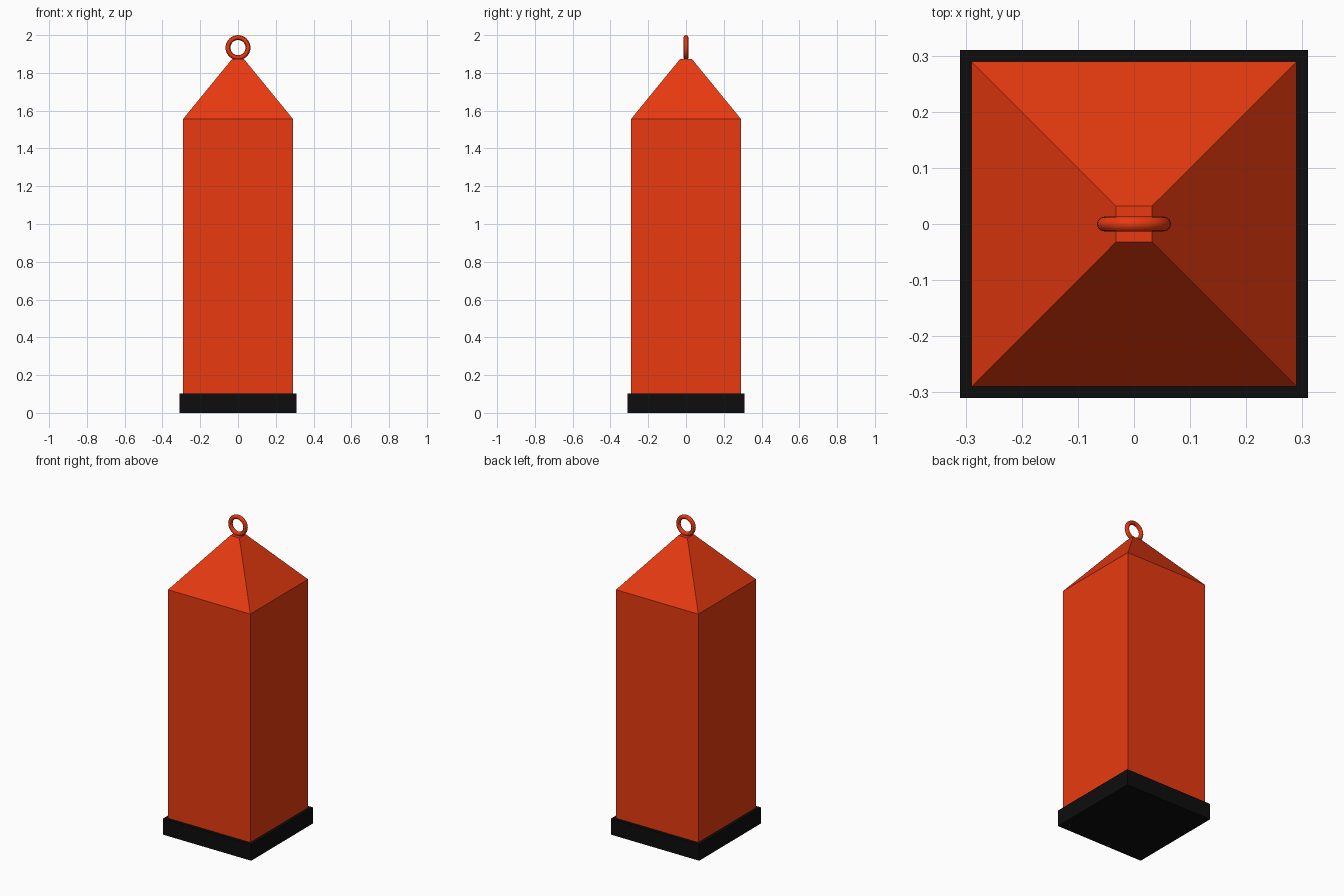
import bpy, bmesh
from math import pi

if "Cube" in bpy.data.objects:
    bpy.data.objects.remove(bpy.data.objects["Cube"])


def material(name, color):
    m = bpy.data.materials.new(name)
    m.diffuse_color = (*color, 1)
    m.use_nodes = True
    m.node_tree.nodes["Principled BSDF"].inputs["Base Color"].default_value = m.diffuse_color
    return m


def square_loft(name, sections, mat):
    """Closed solid through square sections given as (half width, height)."""
    bm = bmesh.new()
    rings = [[bm.verts.new((sx * h, sy * h, z))
              for sx, sy in ((-1, -1), (1, -1), (1, 1), (-1, 1))]
             for h, z in sections]
    bm.faces.new(rings[0][::-1])
    bm.faces.new(rings[-1])
    for low, high in zip(rings, rings[1:]):
        for i in range(4):
            j = (i + 1) % 4
            bm.faces.new((low[i], low[j], high[j], high[i]))
    mesh = bpy.data.meshes.new(name)
    bm.to_mesh(mesh)
    bm.free()
    mesh.materials.append(mat)
    obj = bpy.data.objects.new(name, mesh)
    bpy.context.collection.objects.link(obj)
    return obj


orange = material("orange_paint", (0.81, 0.042, 0.005))
black = material("black_rubber", (0.004, 0.004, 0.004))

# Black foot plate
square_loft("base", [(0.31, 0), (0.31, 0.103)], black)

# Square body tapering to a small flat top
square_loft("body", [(0.29, 0.103), (0.29, 1.557), (0.032, 1.873)], orange)

# Lifting ring standing in the xz plane
bpy.ops.mesh.primitive_torus_add(
    major_radius=0.053, minor_radius=0.013, major_segments=32,
    minor_segments=12, location=(0, 0, 1.934), rotation=(pi / 2, 0, 0))
ring = bpy.context.object
ring.name = "lifting_ring"
ring.data.materials.append(orange)
bpy.ops.object.shade_smooth_by_angle()
